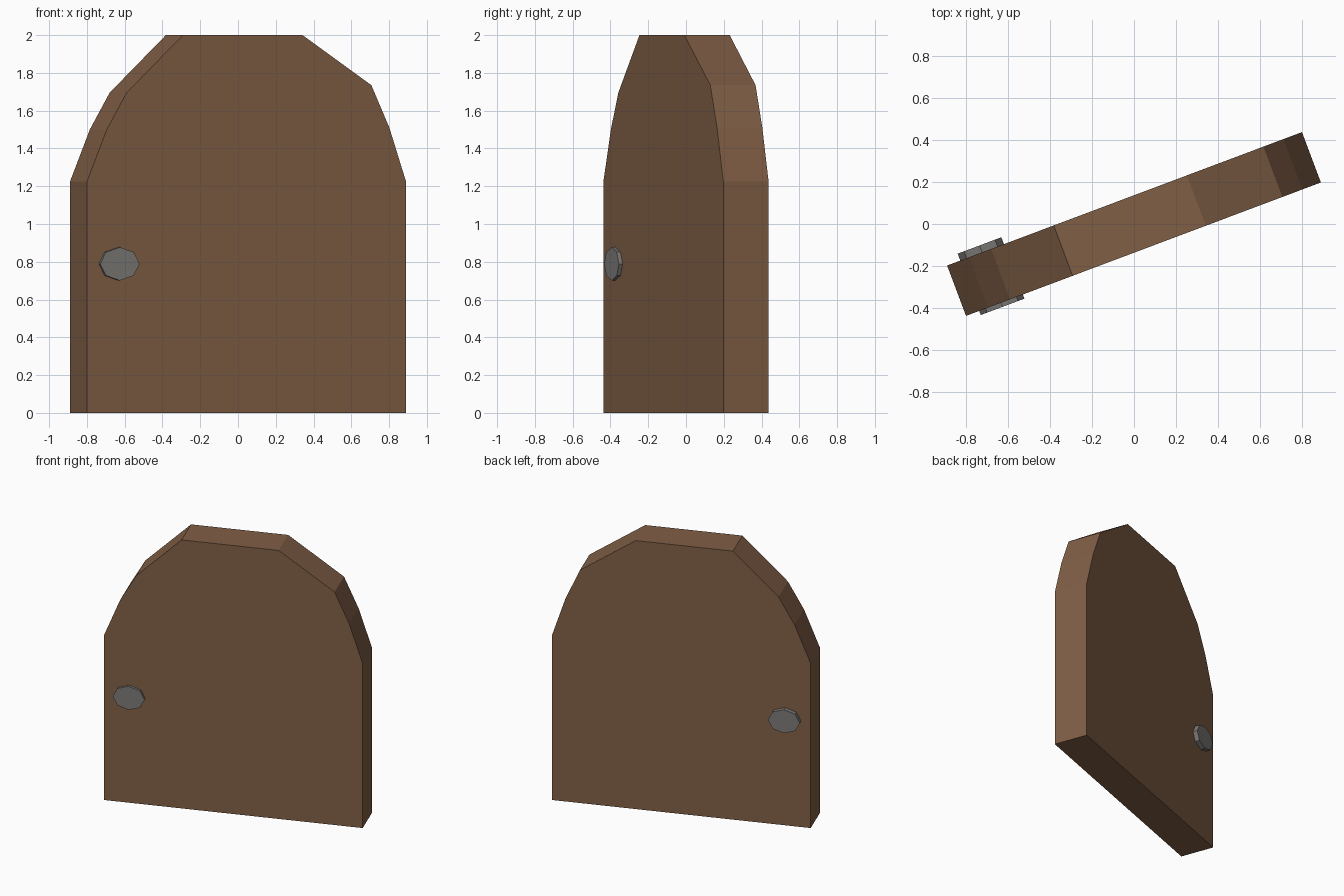
import bpy, bmesh, math
from mathutils import Matrix

if "Cube" in bpy.data.objects:
    bpy.data.objects.remove(bpy.data.objects["Cube"])

TURN = Matrix.Rotation(math.radians(20.6), 4, 'Z')  # door stands ajar


def material(name, rgb):
    m = bpy.data.materials.new(name)
    m.diffuse_color = (*rgb, 1)
    m.use_nodes = True
    m.node_tree.nodes["Principled BSDF"].inputs["Base Color"].default_value = m.diffuse_color
    return m


def extrude_profile(name, profile, y0, y1, mat):
    """Extrude an (x, z) outline from y0 to y1, flat shaded."""
    bm = bmesh.new()
    face = bm.faces.new([bm.verts.new((x, y0, z)) for x, z in profile])
    ext = bmesh.ops.extrude_face_region(bm, geom=[face])
    verts = [g for g in ext['geom'] if isinstance(g, bmesh.types.BMVert)]
    bmesh.ops.translate(bm, verts=verts, vec=(0, y1 - y0, 0))
    bmesh.ops.recalc_face_normals(bm, faces=bm.faces)
    mesh = bpy.data.meshes.new(name)
    bm.to_mesh(mesh)
    bm.free()
    mesh.materials.append(mat)
    ob = bpy.data.objects.new(name, mesh)
    bpy.context.collection.objects.link(ob)
    ob.matrix_world = TURN
    return ob


wood = material("brown wood", (0.214, 0.112, 0.06))
iron = material("grey iron", (0.195, 0.19, 0.18))

# Slab with a faceted, slightly uneven arched top
slab = [(-0.902, 0), (0.902, 0), (0.902, 1.225), (0.808, 1.51), (0.706, 1.735),
        (0.317, 2), (-0.36, 2), (-0.678, 1.695), (-0.79, 1.5), (-0.902, 1.225)]
extrude_profile("door_slab", slab, -0.128, 0.128, wood)

# Oval knob passing through the door, showing on both sides
knob = [(-0.724 + 0.111 * math.cos(i * math.pi / 4), 0.789 + 0.088 * math.sin(i * math.pi / 4))
        for i in range(8)]
extrude_profile("door_knob", knob, -0.149, 0.163, iron)
